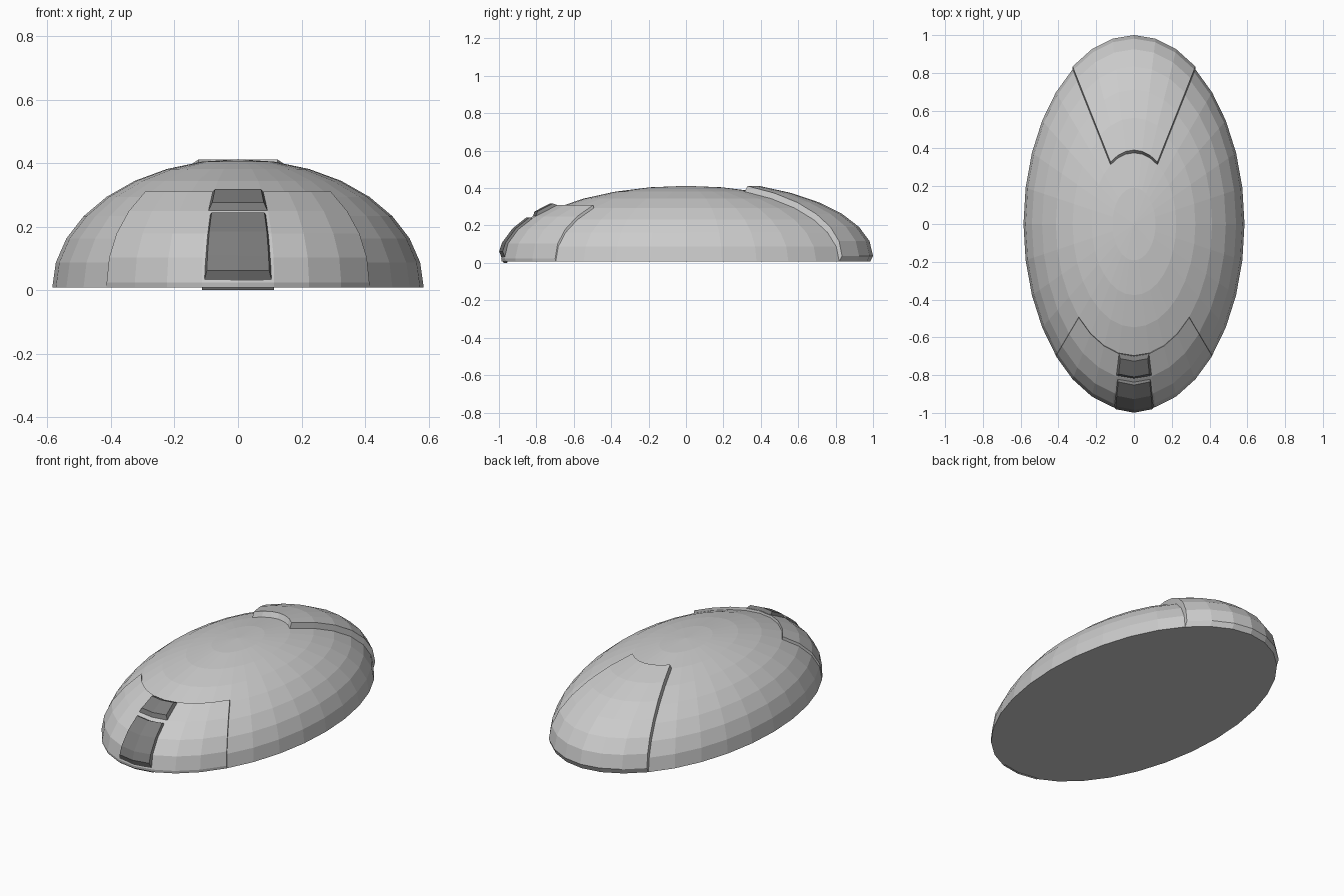
import bpy, bmesh
from math import sin, cos, radians
from mathutils import Vector

if "Cube" in bpy.data.objects:
    bpy.data.objects.remove(bpy.data.objects["Cube"])

RX, RY, RZ, Z0 = 0.585, 0.985, 0.404, 0.008   # dome radii and base height
STEP = 11.25                                   # angular size of one facet


def on_dome(lat, az):
    """Point on the dome; azimuth is measured from +y."""
    a, b = radians(lat), radians(az)
    return Vector((RX * cos(a) * sin(b), RY * cos(a) * cos(b), RZ * sin(a) + Z0))


def finish(bm, name, mat=None):
    bmesh.ops.recalc_face_normals(bm, faces=bm.faces)
    me = bpy.data.meshes.new(name)
    bm.to_mesh(me)
    bm.free()
    ob = bpy.data.objects.new(name, me)
    bpy.context.collection.objects.link(ob)
    if mat:
        me.materials.append(mat)
    return ob


def raised_patch(name, mid_az, half, lats, shift, outer_lats=None, taper=1.0,
                 base_shift=(0, 0, 0), mat=None):
    """Closed slab following the dome facets, its outer skin shifted outwards."""
    outer_lats = outer_lats or lats
    bm = bmesh.new()
    azs = [mid_az + STEP * i for i in range(-half, half + 1)]

    def grid(rows, offset, sx):
        out = []
        for lat in rows:
            row = []
            for az in azs:
                p = on_dome(lat, az)
                p.x *= sx
                row.append(bm.verts.new(p + Vector(offset)))
            out.append(row)
        return out

    inner, outer = grid(lats, base_shift, 1.0), grid(outer_lats, shift, taper)
    nr, nc = len(lats), len(azs)
    for g in (inner, outer):
        for r in range(nr - 1):
            for c in range(nc - 1):
                bm.faces.new((g[r][c], g[r][c + 1], g[r + 1][c + 1], g[r + 1][c]))
    for c in range(nc - 1):
        for r in (0, nr - 1):
            bm.faces.new((inner[r][c], inner[r][c + 1], outer[r][c + 1], outer[r][c]))
    for r in range(nr - 1):
        for c in (0, nc - 1):
            bm.faces.new((inner[r][c], inner[r + 1][c], outer[r + 1][c], outer[r][c]))
    return finish(bm, name, mat)


dark = bpy.data.materials.new("dark_grey")
dark.diffuse_color = (0.2, 0.2, 0.2, 1)
dark.use_nodes = True
dark.node_tree.nodes["Principled BSDF"].inputs["Base Color"].default_value = dark.diffuse_color

# Main dome: upper half of a faceted sphere with a flat base
bm = bmesh.new()
bmesh.ops.create_uvsphere(bm, u_segments=32, v_segments=16, radius=1)
bmesh.ops.delete(bm, geom=[v for v in bm.verts if v.co.z < -0.01], context='VERTS')
bmesh.ops.holes_fill(bm, edges=[e for e in bm.edges if e.is_boundary], sides=0)
for v in bm.verts:
    v.co = (v.co.x * RX, v.co.y * RY, v.co.z * RZ + Z0)
finish(bm, "dome_body")

# Raised palm panel at the back
raised_patch("back_panel", 0, 3, [STEP * i for i in range(7)], (0, 0.015, 0.03))

# Raised wide panel at the front
raised_patch("front_panel", 180, 4, [STEP * i for i in range(5)], (0, -0.003, 0.016))

# Central strip on the front panel, with sloped sides
raised_patch("front_strip", 180, 1, [0, STEP, 2 * STEP, 3 * STEP], (0, -0.017, 0.022),
             outer_lats=[4.5, STEP, 2 * STEP, 32], taper=0.86,
             base_shift=(0, 0.01, -Z0), mat=dark)

# Raised block above the strip
raised_patch("strip_button", 180, 1, [3 * STEP, 4 * STEP], (0, -0.006, 0.034),
             outer_lats=[35.3, 43], taper=0.87,
             base_shift=(0, 0, 0.014), mat=dark)
